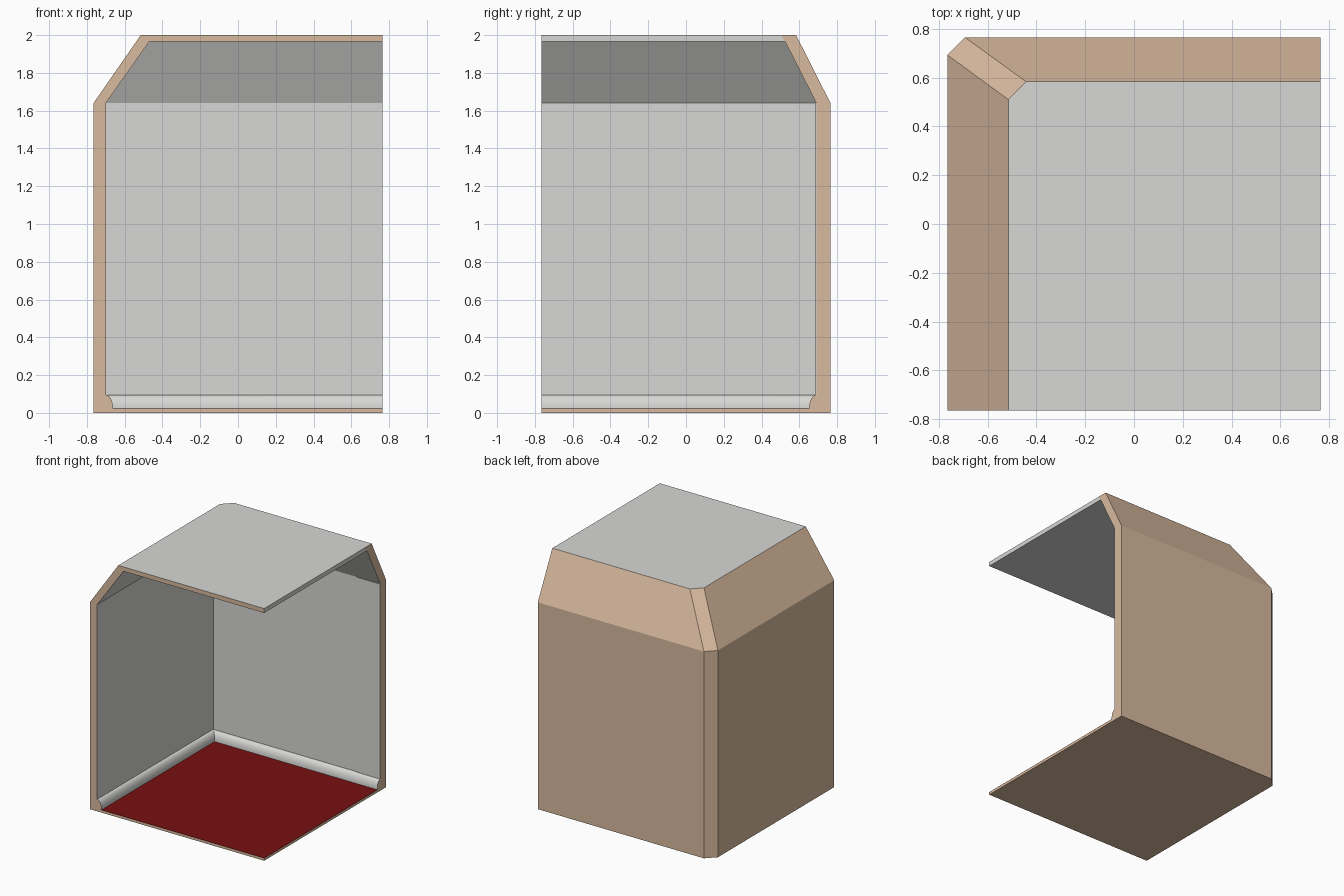
import bpy, bmesh, math

if "Cube" in bpy.data.objects:
    bpy.data.objects.remove(bpy.data.objects["Cube"])

E = 0.765          # half width of the room
WALL_X, WALL_Y = -0.70, 0.69   # inner wall planes


def material(name, rgb):
    m = bpy.data.materials.new(name)
    m.diffuse_color = (*rgb, 1)
    m.use_nodes = True
    m.node_tree.nodes["Principled BSDF"].inputs["Base Color"].default_value = m.diffuse_color
    return m


TAN = material("tan_outside", (0.69, 0.49, 0.345))
GREY = material("light_grey_lining", (0.68, 0.68, 0.665))
RED = material("red_carpet", (0.19, 0.005, 0.006))


def finish(name, bm, mats):
    bmesh.ops.remove_doubles(bm, verts=bm.verts, dist=1e-5)
    bmesh.ops.recalc_face_normals(bm, faces=bm.faces)
    me = bpy.data.meshes.new(name)
    bm.to_mesh(me)
    bm.free()
    for m in mats:
        me.materials.append(m)
    ob = bpy.data.objects.new(name, me)
    bpy.context.collection.objects.link(ob)
    return ob


def sweep(name, rings, grey_segments):
    """Closed profile swept round the back-left corner.
    Each ring is (left x, back y, corner chamfer, z)."""
    bm = bmesh.new()
    rows = []
    for x, y, c, z in rings:
        pts = [(x, -E), (x, y - c), (x + c, y), (E, y)]
        rows.append([bm.verts.new((px, py, z)) for px, py in pts])
    n = len(rows)
    for i in range(n):
        a, b = rows[i], rows[(i + 1) % n]
        for k in range(3):
            f = bm.faces.new((a[k], a[k + 1], b[k + 1], b[k]))
            f.material_index = 1 if i in grey_segments else 0
    for k in (0, 3):                       # tan cut ends
        bm.faces.new([r[k] for r in rows])
    return finish(name, bm, (TAN, GREY))


def slab(name, low, high, mats):
    """Block between two rectangles (x0, x1, y0, y1, z)."""
    bm = bmesh.new()
    r = []
    for x0, x1, y0, y1, z in (low, high):
        r.append([bm.verts.new((x, y, z)) for x, y in
                  ((x0, y0), (x1, y0), (x1, y1), (x0, y1))])
    bm.faces.new(r[0])
    bm.faces.new(r[1])
    for k in range(4):
        j = (k + 1) % 4
        f = bm.faces.new((r[0][k], r[0][j], r[1][j], r[1][k]))
        if k == 0 and len(mats) > 1:       # front edge
            f.material_index = 1
    return finish(name, bm, mats)


# Walls with sloped upper part and chamfered outer corner
sweep("walls", [
    (-E, E, 0.072, 0), (-E, E, 0.072, 1.64), (-0.515, 0.583, 0.073, 2),
    (-0.49, 0.505, 0, 2), (-0.47, 0.525, 0, 1.965),
    (WALL_X, WALL_Y, 0, 1.64), (WALL_X, WALL_Y, 0, 0)], {2, 3, 4, 5})

# Rounded skirting along both walls
prof = [(0.038 * math.sin(t), 0.025 + 0.07 * math.cos(t))
        for t in (math.pi / 2 * i / 8 for i in range(9))]
prof += [(0.038, 0.015), (0, 0.015)]
skirting = sweep("skirting", [(WALL_X + o, WALL_Y - o, 0, z) for o, z in prof],
                 set(range(len(prof))))
bpy.context.view_layer.objects.active = skirting
skirting.select_set(True)
bpy.ops.object.shade_smooth_by_angle(angle=math.radians(30))

# Ceiling, grey with a tan front edge
slab("ceiling", (-0.47, E, -E, 0.525, 1.965), (-0.49, E, -E, 0.505, 2),
     (GREY, TAN))

# Floor and carpet
slab("floor", (WALL_X, E, -E, WALL_Y, 0), (WALL_X, E, -E, WALL_Y, 0.02), (TAN,))
slab("carpet", (WALL_X + 0.03, E, -E, WALL_Y - 0.03, 0.02),
     (WALL_X + 0.03, E, -E, WALL_Y - 0.03, 0.022), (RED,))

# Thin panel at the right end of the back wall
slab("wall_panel", (0.565, E, WALL_Y - 0.005, WALL_Y, 0.09),
     (0.565, E, WALL_Y - 0.005, WALL_Y, 1.64), (GREY,))
